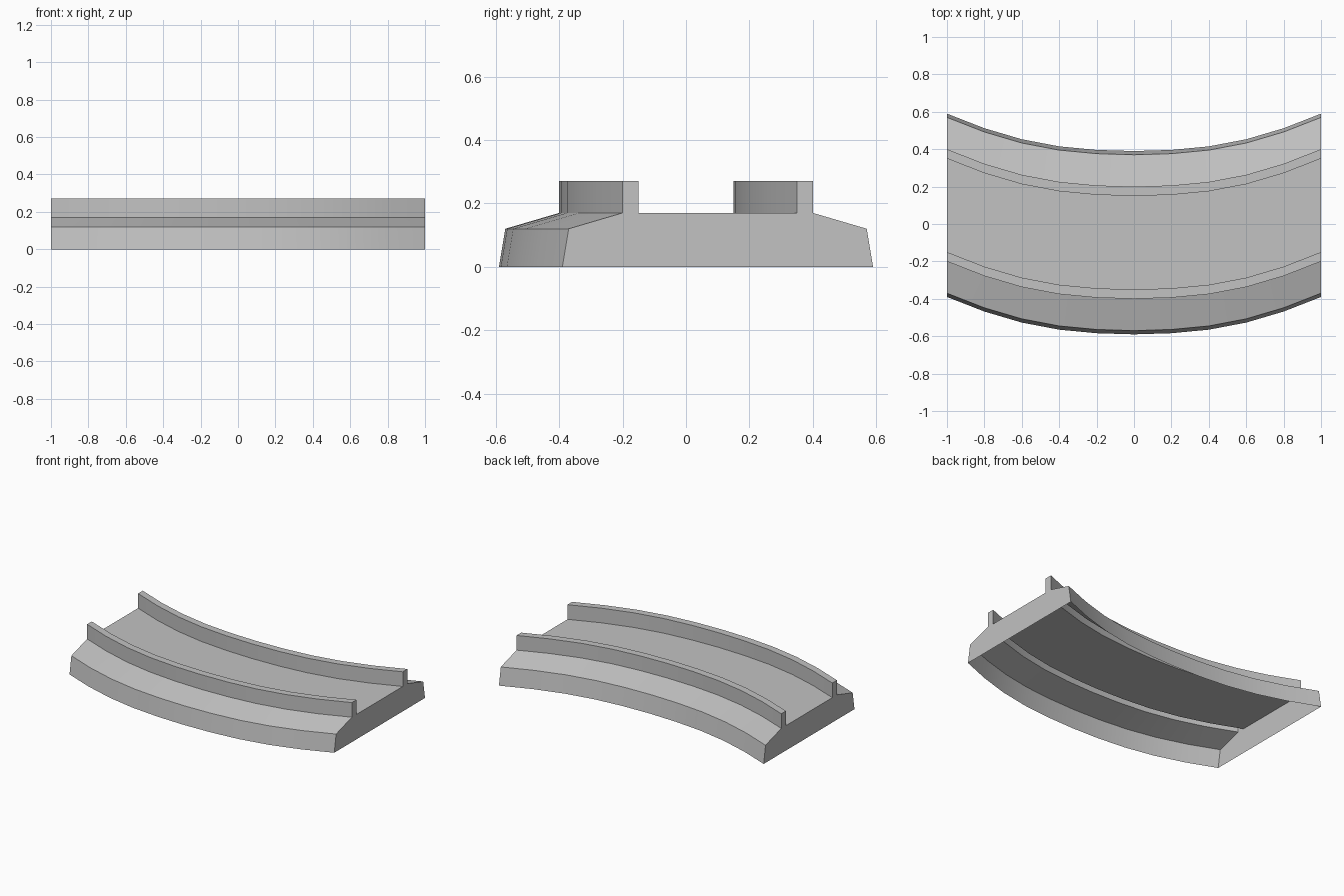
import bpy, bmesh, math

cube = bpy.data.objects.get("Cube")
if cube:
    bpy.data.objects.remove(cube, do_unlink=True)

# One plain grey material
grey = bpy.data.materials.new("light_grey")
grey.use_nodes = True
colour = (0.54, 0.54, 0.54, 1)
grey.diffuse_color = colour
grey.node_tree.nodes["Principled BSDF"].inputs["Base Color"].default_value = colour

# Half of the cross-section (distance from centre line, height), mirrored
half = [(0.49, 0), (0.47, 0.12), (0.30, 0.17), (0.30, 0.27), (0.25, 0.27), (0.25, 0.17)]
profile = [(-y, z) for y, z in half] + half[::-1]

# Curved centre line: sideways offset at equal steps away from the middle
bend = [0, 0.006, 0.025, 0.063, 0.122, 0.2]
steps = len(bend) - 1

# Sweep the section along the bend, leaving the underside open
bm = bmesh.new()
rings = []
for i in range(-steps, steps + 1):
    shift = bend[abs(i)] - 0.1
    rings.append([bm.verts.new((i / steps, y + shift, z)) for y, z in profile])
for a, b in zip(rings, rings[1:]):
    for j in range(len(profile) - 1):
        bm.faces.new((a[j], b[j], b[j + 1], a[j + 1]))

# End walls
bm.faces.new(rings[0])
bm.faces.new(rings[-1][::-1])
bmesh.ops.recalc_face_normals(bm, faces=bm.faces[:])

# Make sure the normals point outwards, judged by the deck in the middle
deck = max(bm.faces, key=lambda f: f.calc_area() if abs(f.normal.z) > 0.9 else 0)
if deck.normal.z < 0:
    bmesh.ops.reverse_faces(bm, faces=bm.faces[:])

mesh = bpy.data.meshes.new("curved_track")
bm.to_mesh(mesh)
bm.free()
mesh.materials.append(grey)
track = bpy.data.objects.new("curved_track", mesh)
bpy.context.scene.collection.objects.link(track)

bpy.ops.object.select_all(action="DESELECT")
track.select_set(True)
bpy.context.view_layer.objects.active = track
bpy.ops.object.shade_smooth_by_angle(angle=math.radians(30))
